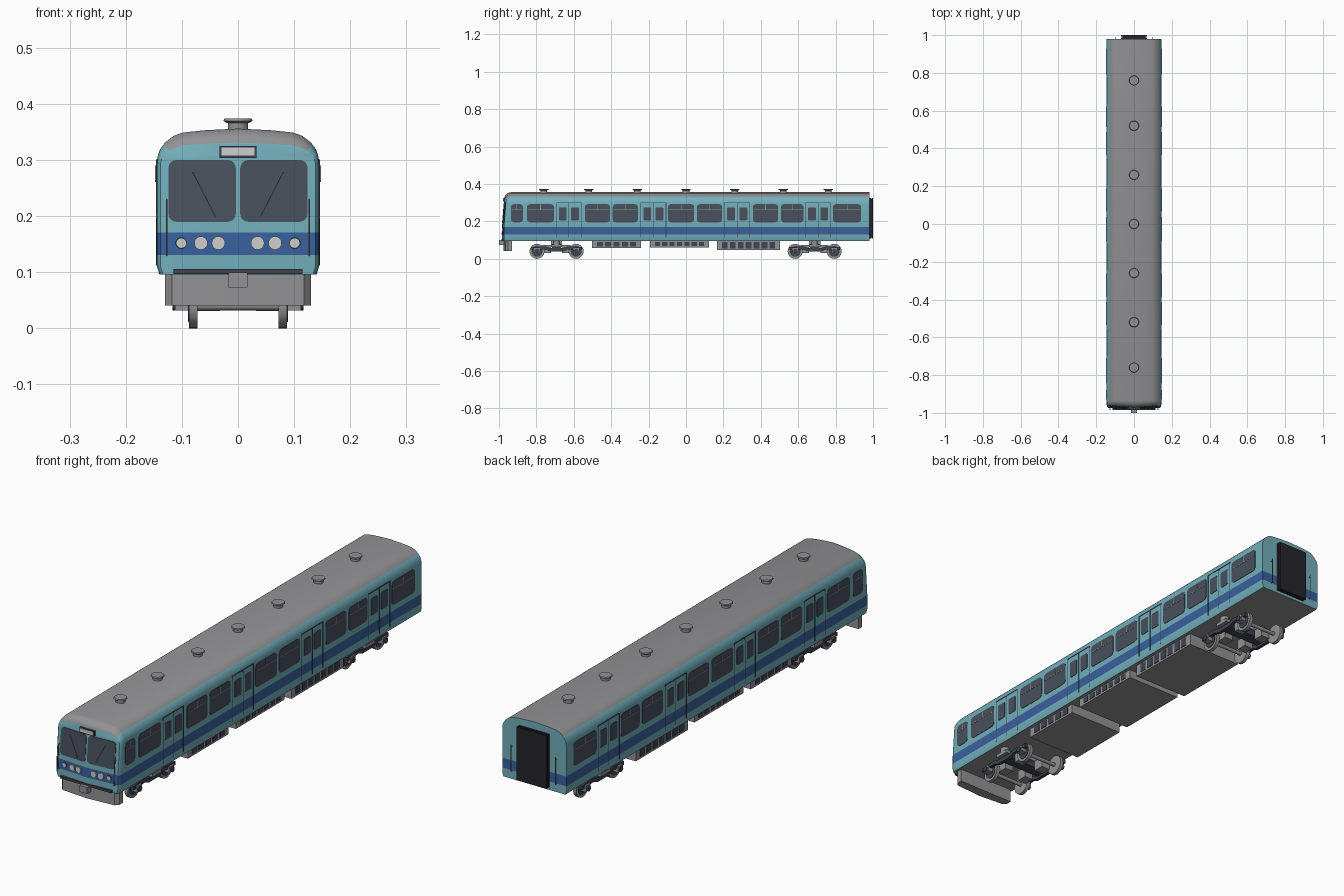
import bpy, bmesh, math
from mathutils import Vector, Matrix

if "Cube" in bpy.data.objects:
    bpy.data.objects.remove(bpy.data.objects["Cube"])


def material(name, rgb):
    m = bpy.data.materials.new(name)
    m.diffuse_color = (*rgb, 1)
    m.use_nodes = True
    m.node_tree.nodes["Principled BSDF"].inputs["Base Color"].default_value = m.diffuse_color
    return m


TEAL = material("teal paint", (0.17, 0.43, 0.50))
BLUE = material("blue stripe", (0.04, 0.12, 0.34))
GREY = material("grey metal", (0.29, 0.29, 0.30))
GLASS = material("dark glass", (0.066, 0.082, 0.108))
BLACK = material("black rubber", (0.018, 0.018, 0.025))
LIGHT = material("lamp white", (0.62, 0.62, 0.62))
RAIL = material("rail brown", (0.20, 0.165, 0.14))
FRAME = material("bogie navy", (0.05, 0.058, 0.085))

parts = {}


def part(name, mat):
    return parts.setdefault(name, (bmesh.new(), mat))[0]


def prism(bm, pts, depth):
    """Polygon of 3D points extruded along a vector."""
    a = [bm.verts.new(p) for p in pts]
    b = [bm.verts.new(Vector(p) + Vector(depth)) for p in pts]
    n = len(a)
    bm.faces.new(a)
    bm.faces.new(b[::-1])
    for i in range(n):
        bm.faces.new((a[i], a[(i + 1) % n], b[(i + 1) % n], b[i]))


def box(bm, x0, x1, y0, y1, z0, z1):
    prism(bm, [(x0, y0, z0), (x1, y0, z0), (x1, y1, z0), (x0, y1, z0)], (0, 0, z1 - z0))


def rod(bm, a, b, r1, r2=None, n=20):
    a, b = Vector(a), Vector(b)
    d = b - a
    rot = d.to_track_quat('Z', 'Y').to_matrix().to_4x4()
    bmesh.ops.create_cone(bm, cap_ends=True, segments=n, radius1=r1, radius2=r2 or r1,
                          depth=d.length, matrix=Matrix.Translation((a + b) / 2) @ rot)


def rounded(u0, u1, v0, v1, r, n=4):
    pts = []
    for k, (cu, cv) in enumerate([(u1 - r, v1 - r), (u0 + r, v1 - r), (u0 + r, v0 + r), (u1 - r, v0 + r)]):
        for i in range(n + 1):
            t = math.pi / 2 * (k + i / n)
            pts.append((cu + r * math.cos(t), cv + r * math.sin(t)))
    return pts


def nose_y(x, z):
    """Front face: slight centre crease, raked back above the stripe."""
    return -0.983 + 0.07 * abs(x) + max(0, z - 0.171) * 0.08


def front_plate(bm, pts, t=0.002):
    prism(bm, [(x, nose_y(x, z) - t, z) for x, z in pts], (0, t + 0.003, 0))


def side_plate(bm, s, pts, t=0.0015):
    prism(bm, [(s * (0.145 + t), y, z) for y, z in pts], (-s * (t + 0.003), 0, 0))


def rect(u0, u1, v0, v1):
    return [(u0, v0), (u1, v0), (u1, v1), (u0, v1)]


# Body shell: half profile lofted along the length, with a rounded raked nose
half = [(0.140, 0.096), (0.145, 0.112), (0.145, 0.131), (0.145, 0.171), (0.145, 0.29), (0.1435, 0.306),
        (0.139, 0.319), (0.130, 0.331), (0.115, 0.343), (0.098, 0.349), (0.06, 0.353), (0.0, 0.356)]
N = len(half)
body_bm = bmesh.new()


def section(sx, squash, yfun):
    ring = []
    for s in (1, -1):
        side = half if s == 1 else half[-2::-1]
        for x, z in side:
            z = z if z < 0.29 else 0.29 + (z - 0.29) * squash
            ring.append(body_bm.verts.new((s * x * sx, yfun(x * sx, z), z)))
    return ring


rings = [section(1, 1, lambda x, z: 0.98),
         section(1, 1, lambda x, z: -0.935),
         section(0.997, 0.94, lambda x, z: nose_y(x, z) + 0.016),
         section(0.985, 0.78, lambda x, z: nose_y(x, z) + 0.005),
         section(0.955, 0.62, nose_y)]


def body_face(vs, level):
    f = body_bm.faces.new(vs)
    f.material_index = 1 if level == 2 else 2 if level >= 7 else 0


for a, b in zip(rings, rings[1:]):
    for i in range(2 * N - 2):
        body_face((a[i], a[i + 1], b[i + 1], b[i]), min(i, 2 * N - 3 - i))
    body_bm.faces.new((a[0], b[0], b[-1], a[-1])).material_index = 2
for ring in (rings[0], rings[-1]):
    y0 = 0.98 if ring is rings[0] else None
    mid = [body_bm.verts.new((0, 0.98 if y0 else nose_y(0, ring[i].co.z), ring[i].co.z)) for i in range(N - 1)]
    mid.append(ring[N - 1])
    for i in range(N - 1):
        lv = 2 if i == 2 else 0
        for r0, r1 in ((ring[i], ring[i + 1]), (ring[-1 - i], ring[-2 - i])):
            vs = [r0, mid[i], mid[i + 1], r1]
            body_face(list(dict.fromkeys(vs)), lv)
bmesh.ops.recalc_face_normals(body_bm, faces=body_bm.faces)

# Side windows with sash bars, and double doors
windows = [(-0.936, -0.872), (-0.85, -0.706), (-0.54, -0.406), (-0.392, -0.257), (-0.096, 0.043),
           (0.059, 0.193), (0.358, 0.492), (0.508, 0.628), (0.786, 0.936)]
doors = [(-0.692, -0.56), (-0.242, -0.107), (0.205, 0.342), (0.638, 0.775)]
for s in (-1, 1):
    for y0, y1 in windows:
        side_plate(part("side_windows", GLASS), s, rounded(y0, y1, 0.195, 0.292, 0.016))
        c = (y0 + y1) / 2
        bars = part("window_sash_bars", GREY)
        side_plate(bars, s, rect(y0 + 0.006, y1 - 0.006, 0.261, 0.264), 0.0025)
        side_plate(bars, s, rect(c - 0.0015, c + 0.0015, 0.264, 0.290), 0.0025)
    for y0, y1 in doors:
        c = (y0 + y1) / 2
        seams = part("door_seams", FRAME)
        for y in (y0, c, y1):
            side_plate(seams, s, rect(y - 0.0015, y + 0.0015, 0.113, 0.30), 0.001)
        side_plate(seams, s, rect(y0, y1, 0.298, 0.301), 0.001)
        for d in (-1, 1):
            m = c + d * 0.033
            side_plate(part("door_windows", GLASS), s, rounded(m - 0.021, m + 0.021, 0.205, 0.275, 0.006))

# Front: windscreens, wipers, lamps, handrails, destination box
for s in (-1, 1):
    pts = [(s * x, z) for x, z in rounded(0.004, 0.124, 0.19, 0.30, 0.014)]
    front_plate(part("windscreens", GLASS), pts)
    wiper = [(s * x, z) for x, z in [(0.039, 0.199), (0.041, 0.199), (0.082, 0.279), (0.080, 0.279)]]
    front_plate(part("wipers", RAIL), wiper, 0.005)
    for x, r in ((0.035, 0.012), (0.066, 0.012), (0.101, 0.0085)):
        y = nose_y(x, 0.15)
        rod(part("headlamps", LIGHT), (s * x, y - 0.004, 0.152), (s * x, y + 0.003, 0.152), r)
    y = nose_y(0.101, 0.15)
    rod(part("lamp_rings", FRAME), (s * 0.101, y - 0.003, 0.152), (s * 0.101, y + 0.003, 0.152), 0.0105)
    rails = part("handrails", RAIL)
    rod(rails, (s * 0.127, -0.984, 0.13), (s * 0.127, -0.978, 0.23), 0.0018, n=6)
    rod(rails, (s * 0.10, 0.988, 0.13), (s * 0.10, 0.988, 0.24), 0.0018, n=6)
    for z in (0.13, 0.23):
        rod(rails, (s * 0.127, -0.982, z), (s * 0.127, -0.962, z), 0.0015, n=6)
        rod(rails, (s * 0.10, 0.988, z), (s * 0.10, 0.975, z), 0.0015, n=6)
box(part("destination_frame", FRAME), -0.033, 0.033, -0.977, -0.962, 0.304, 0.325)
box(part("destination_sign", LIGHT), -0.029, 0.029, -0.979, -0.965, 0.308, 0.322)

# Front skirt, step and coupler
prism(part("front_skirt", GREY), [(-0.13, -0.93, 0.041), (-0.13, -0.953, 0.041), (-0.118, -0.966, 0.041),
      (0, -0.975, 0.041), (0.118, -0.966, 0.041), (0.13, -0.953, 0.041), (0.13, -0.93, 0.041)], (0, 0, 0.056))
box(part("front_step", FRAME), -0.115, 0.115, -0.986, -0.96, 0.097, 0.106)
box(part("coupler", GREY), -0.017, 0.017, -1.0, -0.965, 0.073, 0.10)

# Rear gangway bellows
g = part("gangway", BLACK)
box(g, -0.068, 0.068, 0.975, 0.988, 0.108, 0.325)
box(g, -0.062, 0.062, 0.988, 0.993, 0.114, 0.319)
box(g, -0.068, 0.068, 0.993, 1.0, 0.108, 0.325)

# Roof ventilators
for y in (-0.76, -0.52, -0.26, 0, 0.26, 0.52, 0.76):
    v = part("roof_vents", GREY)
    rod(v, (0, y, 0.35), (0, y, 0.367), 0.018)
    rod(v, (0, y, 0.366), (0, y, 0.370), 0.020, 0.026)
    rod(v, (0, y, 0.370), (0, y, 0.374), 0.026, 0.024)

# Underfloor equipment boxes with dark grille panels
for y0, y1, z0, n in ((-0.503, -0.24, 0.057, 5), (-0.193, 0.123, 0.06, 7), (0.166, 0.503, 0.046, 7)):
    box(part("equipment_boxes", GREY), -0.125, 0.125, y0, y1, z0, 0.097)
    step = (y1 - y0 - 0.04) / n
    for k in range(n):
        a = y0 + 0.02 + k * step
        for s in (-1, 1):
            box(part("equipment_grilles", FRAME), s * 0.122, s * 0.127, a + 0.006, a + step - 0.006, z0 + 0.008, 0.091)

# Bogies
for yc in (-0.692, 0.688):
    fr, gr = part("bogie_frames", FRAME), part("bogie_fittings", GREY)
    box(fr, -0.10, 0.10, yc - 0.025, yc + 0.025, 0.05, 0.08)
    box(gr, -0.05, 0.05, yc - 0.03, yc + 0.03, 0.075, 0.097)
    for s in (-1, 1):
        beam = [(-0.135, 0.046), (-0.135, 0.062), (-0.06, 0.066), (-0.035, 0.058), (0.035, 0.058),
                (0.06, 0.066), (0.135, 0.062), (0.135, 0.046), (0.06, 0.050), (0.035, 0.040), (-0.035, 0.040), (-0.06, 0.050)]
        prism(fr, [(s * 0.092, yc + y, z) for y, z in beam], (s * 0.014, 0, 0))
        box(gr, s * 0.094, s * 0.118, yc - 0.03, yc + 0.03, 0.062, 0.076)
        rod(gr, (s * 0.1, yc, 0.07), (s * 0.1, yc, 0.097), 0.018, n=12)
        for d in (-1, 1):
            y = yc + d * 0.1045
            rod(part("wheels", GREY), (s * 0.072, y, 0.04), (s * 0.087, y, 0.04), 0.04, n=28)
            rod(part("wheel_hubs", FRAME), (s * 0.086, y, 0.04), (s * 0.089, y, 0.04), 0.029)
            box(gr, s * 0.088, s * 0.112, y - 0.015, y + 0.015, 0.032, 0.058)
            rod(fr, (s * 0.105, y, 0.043), (s * 0.117, y, 0.043), 0.011, n=12)
            box(gr, s * 0.032, s * 0.072, yc + d * 0.03, yc + d * 0.075, 0.031, 0.075)
    for d in (-1, 1):
        y = yc + d * 0.1045
        rod(part("axles", GREY), (-0.1, y, 0.04), (0.1, y, 0.04), 0.008, n=12)


def finish(name, bm, mats, angle=35):
    bmesh.ops.recalc_face_normals(bm, faces=bm.faces)
    me = bpy.data.meshes.new(name)
    bm.to_mesh(me)
    bm.free()
    for m in mats:
        me.materials.append(m)
    me.shade_smooth()
    me.set_sharp_from_angle(angle=math.radians(angle))
    bpy.context.collection.objects.link(bpy.data.objects.new(name, me))


finish("carriage_body", body_bm, [TEAL, BLUE, GREY])
for name, (bm, mat) in parts.items():
    finish(name, bm, [mat])
